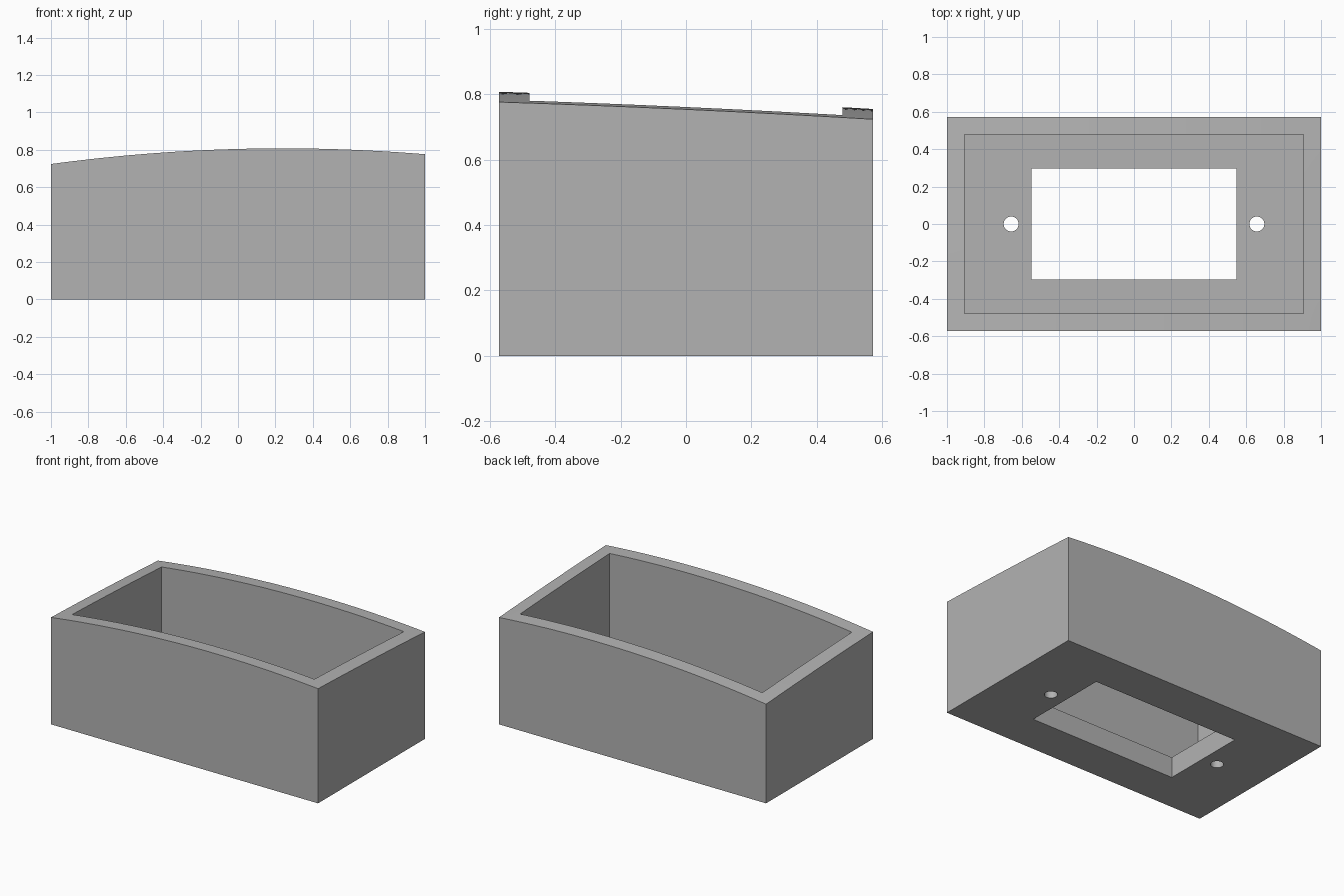
import bpy, bmesh, math

HALF_X, HALF_Y = 1.0, 0.572
FLOOR = 0.14

if "Cube" in bpy.data.objects:
    bpy.data.objects.remove(bpy.data.objects["Cube"], do_unlink=True)

# Plain grey finish
grey = bpy.data.materials.new("plain grey")
grey.use_nodes = True
colour = (0.45, 0.45, 0.45, 1)
grey.diffuse_color = colour
grey.node_tree.nodes["Principled BSDF"].inputs["Base Color"].default_value = colour


def rim_height(x, y):
    """Crowned top that falls away towards the back."""
    return 0.785 - 0.0545 * (x - 0.24) ** 2 - 0.046 * y - 0.012 * y * y


def make_object(name, bm):
    bmesh.ops.recalc_face_normals(bm, faces=bm.faces)
    mesh = bpy.data.meshes.new(name)
    bm.to_mesh(mesh)
    bm.free()
    mesh.materials.append(grey)
    obj = bpy.data.objects.new(name, mesh)
    bpy.context.collection.objects.link(obj)
    return obj


def box_cutter(name, half_x, half_y, low, high):
    bm = bmesh.new()
    bmesh.ops.create_cube(bm, size=2)
    for v in bm.verts:
        v.co.x *= half_x
        v.co.y *= half_y
        v.co.z = high if v.co.z > 0 else low
    return make_object(name, bm)


def hole_cutter(name, x):
    bm = bmesh.new()
    bmesh.ops.create_cone(bm, cap_ends=True, segments=32,
                          radius1=0.04, radius2=0.04, depth=0.6)
    bmesh.ops.translate(bm, verts=bm.verts, vec=(x, 0, 0))
    return make_object(name, bm)


# Solid block with the curved top
bm = bmesh.new()
bmesh.ops.create_grid(bm, x_segments=40, y_segments=8, size=1)
for v in bm.verts:
    v.co.x *= HALF_X
    v.co.y *= HALF_Y
    v.co.z = rim_height(v.co.x, v.co.y)
top_faces = list(bm.faces)
lower = bmesh.ops.extrude_face_region(bm, geom=top_faces, use_keep_orig=True)
for v in lower["geom"]:
    if isinstance(v, bmesh.types.BMVert):
        v.co.z = 0
# Merge the flat underside into one face
bottom = [f for f in bm.faces if all(abs(v.co.z) < 1e-6 for v in f.verts)]
bmesh.ops.dissolve_faces(bm, faces=bottom, use_verts=False)
body = make_object("open_box", bm)

# Cavity, floor opening and the two screw holes
cutters = [
    box_cutter("cavity_cutter", 0.907, 0.479, FLOOR, 1.2),
    box_cutter("opening_cutter", 0.548, 0.297, -0.2, 0.4),
    hole_cutter("left_hole_cutter", 0.657),
    hole_cutter("right_hole_cutter", -0.657),
]
bpy.context.view_layer.objects.active = body
for cutter in cutters:
    mod = body.modifiers.new(cutter.name, "BOOLEAN")
    mod.operation = "DIFFERENCE"
    mod.solver = "EXACT"
    mod.object = cutter
    bpy.ops.object.modifier_apply(modifier=mod.name)
    bpy.data.objects.remove(cutter, do_unlink=True)

# Smooth the crown and hole walls, keep the corners crisp
bpy.ops.object.select_all(action="DESELECT")
body.select_set(True)
bpy.ops.object.shade_smooth_by_angle(angle=math.radians(30))
